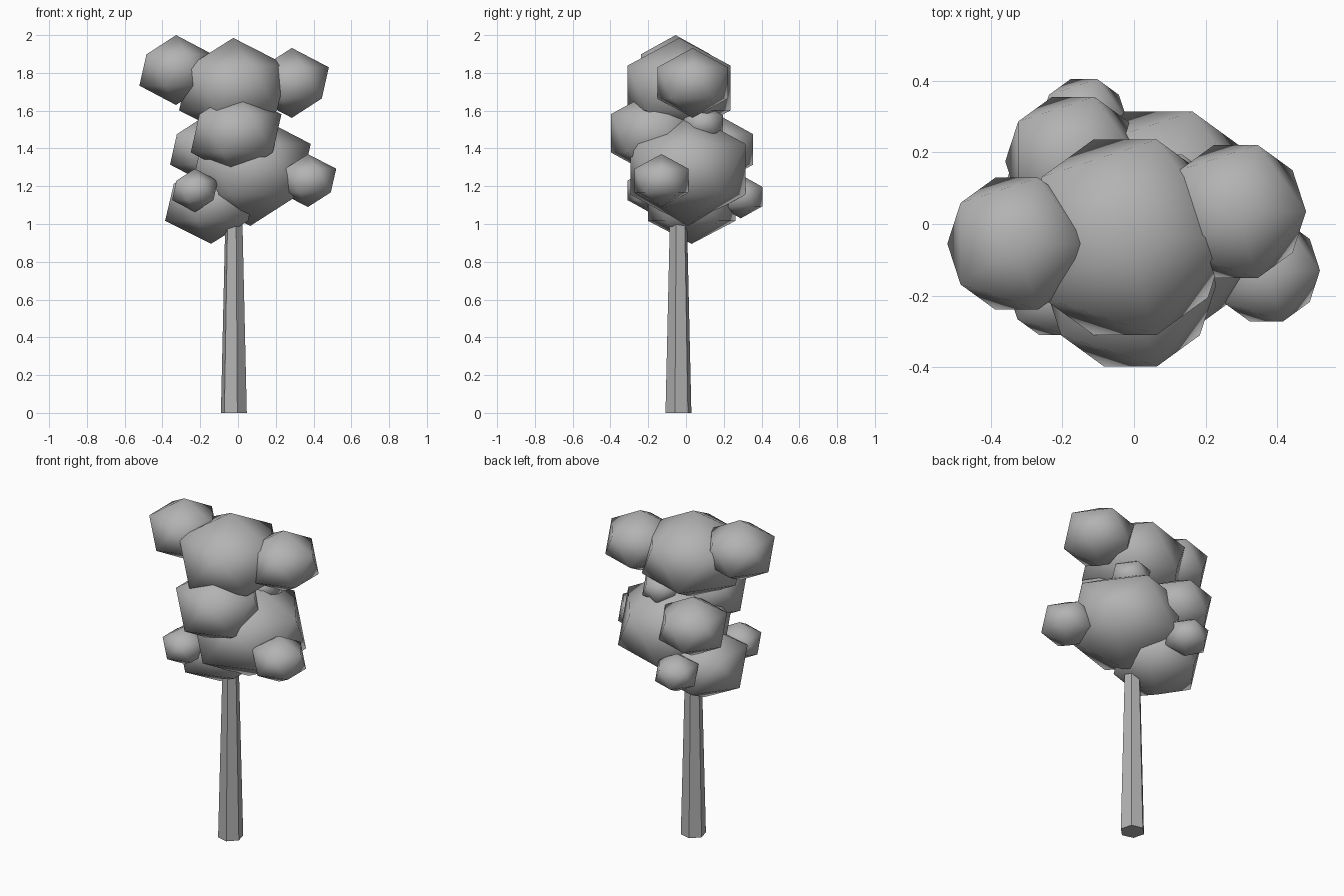
import bpy
import math

if "Cube" in bpy.data.objects:
    bpy.data.objects.remove(bpy.data.objects["Cube"])

# One plain grey for the whole tree
grey = bpy.data.materials.new("plain_grey")
grey.diffuse_color = (0.45, 0.45, 0.45, 1)
grey.use_nodes = True
grey.node_tree.nodes["Principled BSDF"].inputs["Base Color"].default_value = grey.diffuse_color


def finish(name, smooth):
    ob = bpy.context.object
    ob.name = name
    ob.data.materials.append(grey)
    for p in ob.data.polygons:
        p.use_smooth = smooth
    return ob


def leaf_clump(name, x, y, z, ring, half_height):
    """Squashed smooth icosahedron; ring = radius of its vertex rings."""
    bpy.ops.mesh.primitive_ico_sphere_add(subdivisions=1, radius=1, location=(x, y, z))
    ob = finish(name, True)
    r = ring / 0.8944
    ob.scale = (r, r, half_height)


# Trunk: tapered six-sided post, turned so a corner sits at 45 degrees
bpy.ops.mesh.primitive_cone_add(vertices=6, radius1=0.071, radius2=0.0445, depth=1.12,
                                location=(-0.022, -0.04, 0.56),
                                rotation=(0, 0, math.radians(15)))
finish("trunk", False)

# Foliage: name, centre x y z, ring radius, half height
clumps = [
    ("crown_top", -0.025, -0.037, 1.72, 0.287, 0.265),
    ("crown_middle", 0.065, 0.01, 1.29, 0.32, 0.30),
    ("crown_front", -0.01, -0.17, 1.48, 0.24, 0.226),
    ("crown_low_left", -0.143, 0.03, 1.115, 0.243, 0.22),
    ("clump_upper_left", -0.328, -0.055, 1.815, 0.194, 0.185),
    ("clump_upper_right", 0.285, 0.035, 1.747, 0.196, 0.185),
    ("clump_back_left", -0.17, 0.175, 1.395, 0.19, 0.18),
    ("clump_right", 0.37, -0.13, 1.23, 0.15, 0.14),
    ("clump_front_left", -0.228, -0.195, 1.178, 0.121, 0.115),
    ("clump_back_low", -0.14, 0.29, 1.145, 0.121, 0.115),
    ("clump_inner", 0.10, 0.09, 1.53, 0.11, 0.105),
]
for c in clumps:
    leaf_clump(*c)
